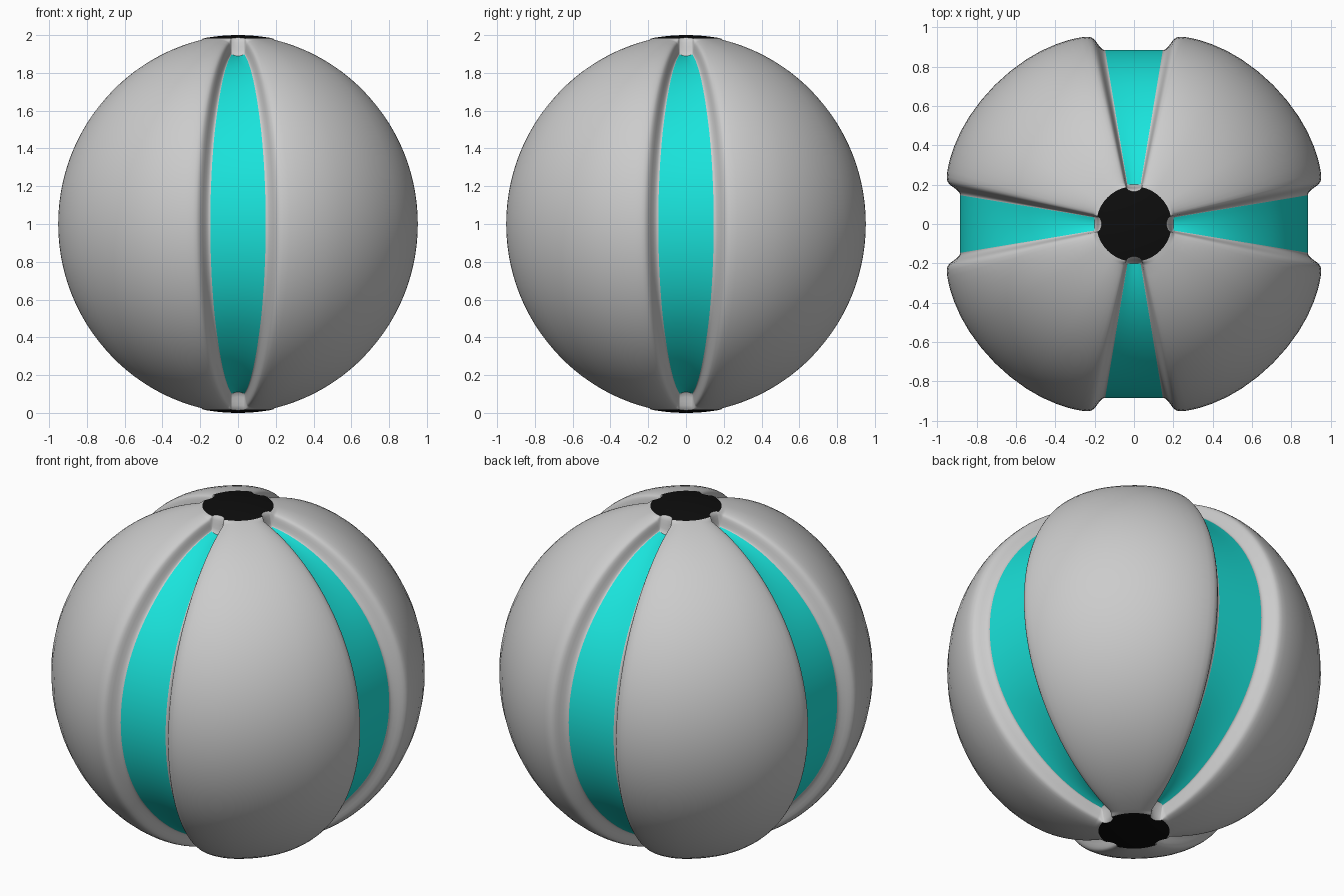
import bpy, bmesh
from math import sin, cos, radians, sqrt

if "Cube" in bpy.data.objects:
    bpy.data.objects.remove(bpy.data.objects["Cube"])

# Equatorial cross-section of one half panel: (azimuth from groove centre, radius)
FLOOR = [(a, 0.885 / cos(radians(a))) for a in (0, 2.4, 4.7, 7, 9.4)]
WALL = [(9.8, .898), (10.3, .904), (10.9, .917), (11.5, .938), (12, .956),
        (12.6, .969), (13.2, .976), (14.2, .982), (16, .987), (19, .992),
        (23, .996), (28, .999), (33, 1), (39, 1), (45, 1)]
HALF = FLOOR + WALL
PROFILE = [(-a, r) for a, r in HALF[:0:-1]] + HALF[:-1]   # one 90 degree sector
CAP_ROWS, END_ROWS, BODY_ROWS = 6, 6, 24
FLOOR_START = 12.7                                        # polar angle of strip end


def cap_edge(a):
    """Polar angle of the cap rim, with a rounded notch at each groove."""
    return 11 - 1.5 * sqrt(max(0, 1 - (a / 12) ** 2))


def smooth(t):
    return t * t * (3 - 2 * t)


def row_point(row, a):
    """Polar angle and groove strength for a row of the upper half."""
    edge = cap_edge(a)
    if row <= CAP_ROWS:
        return edge * row / CAP_ROWS, 0
    if row <= CAP_ROWS + END_ROWS:
        t = (row - CAP_ROWS) / END_ROWS
        return edge + (FLOOR_START - edge) * t, 0.77 * smooth(t)
    t = (row - CAP_ROWS - END_ROWS) / BODY_ROWS
    return FLOOR_START + (90 - FLOOR_START) * t, 0.77 + 0.23 * smooth(min(1, t * 2))


def part_of(row, a_mid):
    if row < CAP_ROWS:
        return "cap"
    if row >= CAP_ROWS + END_ROWS and abs(a_mid) < 9.4:
        return "strip"
    return "panel"


def build(name, part, color=None):
    bm = bmesh.new()
    last = CAP_ROWS + END_ROWS + BODY_ROWS
    cols = [(a, r, k * 90) for k in range(4) for a, r in PROFILE]
    n = len(cols)
    for side in (1, -1):
        grid = []
        for row in range(last + 1):
            ring = []
            for a, r, base in cols:
                polar, g = row_point(row, a)
                rad = 1 - (1 - r) * g
                p, az = radians(polar), radians(a + base)
                ring.append(bm.verts.new((rad * sin(p) * cos(az), rad * sin(p) * sin(az),
                                          1 + side * rad * cos(p))))
            grid.append(ring)
        for row in range(last):
            for c in range(n):
                d = (c + 1) % n
                step = PROFILE[(c + 1) % len(PROFILE)][0]
                a = cols[c][0]
                mid = (a + (step if step > a else 45)) / 2
                if part_of(row, mid) != part:
                    continue
                quad = [grid[row][c], grid[row + 1][c], grid[row + 1][d], grid[row][d]]
                bm.faces.new(quad if side > 0 else quad[::-1])
    bmesh.ops.delete(bm, geom=[v for v in bm.verts if not v.link_faces], context='VERTS')
    bmesh.ops.remove_doubles(bm, verts=bm.verts, dist=1e-5)
    for f in bm.faces:
        f.smooth = True
    me = bpy.data.meshes.new(name)
    bm.to_mesh(me)
    bm.free()
    if color:
        mat = bpy.data.materials.new(name + "_color")
        mat.diffuse_color = color
        mat.use_nodes = True
        mat.node_tree.nodes["Principled BSDF"].inputs["Base Color"].default_value = mat.diffuse_color
        me.materials.append(mat)
    ob = bpy.data.objects.new(name, me)
    bpy.context.collection.objects.link(ob)


# Four bulging grey panels with rounded groove walls
build("shell_panels", "panel")
# Recessed cyan strips along the groove floors
build("groove_strips", "strip", (0.01, 0.78, 0.72, 1))
# Notched black caps at both poles
build("pole_caps", "cap", (0.004, 0.004, 0.004, 1))
